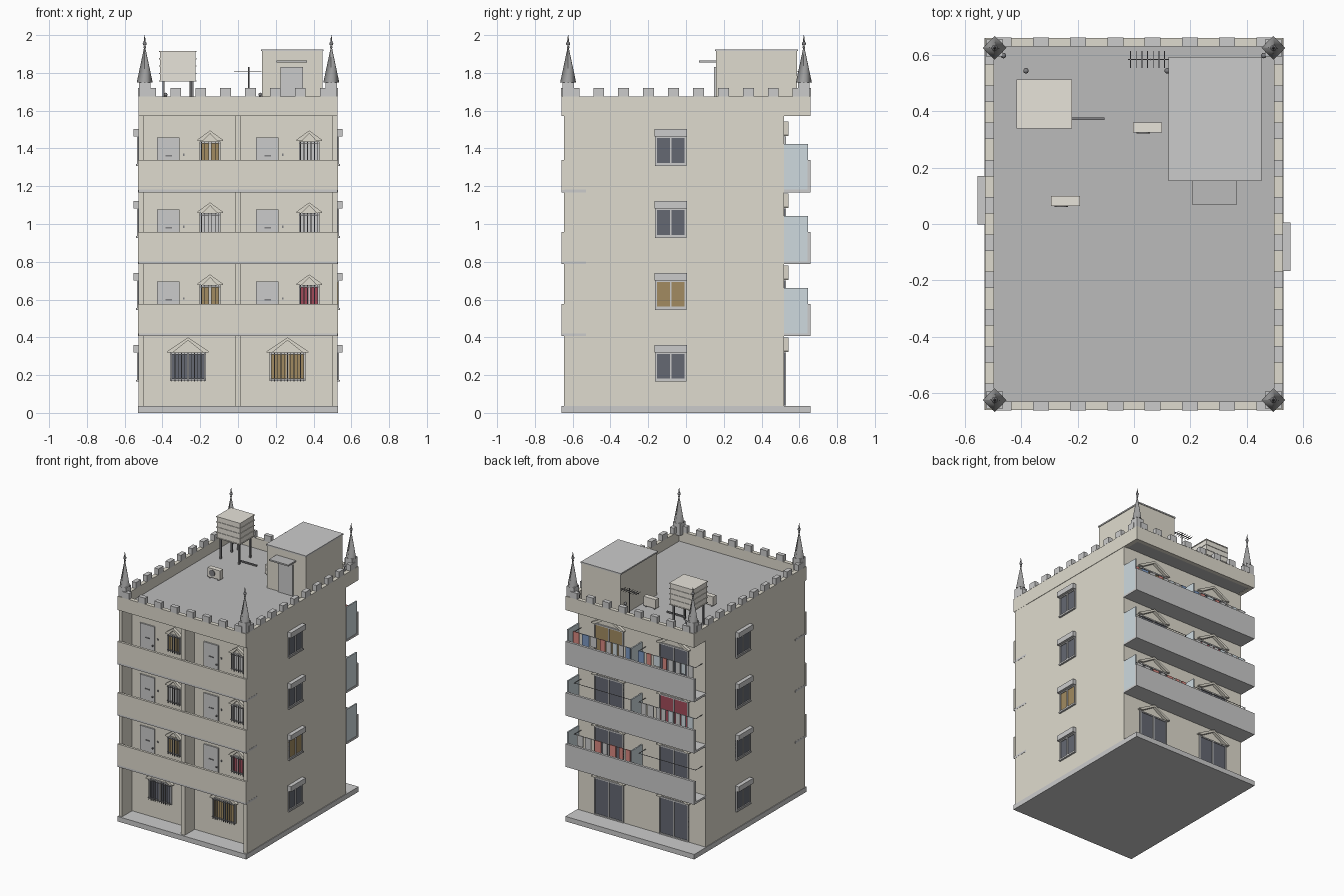
import bpy, bmesh, math, random
from mathutils import Matrix, Vector

if "Cube" in bpy.data.objects:
    bpy.data.objects.remove(bpy.data.objects["Cube"])

random.seed(4)
COL = dict(wall=(.74, .71, .62), concrete=(.6, .6, .6), deck=(.5, .5, .5), dark=(.13, .14, .17),
           brown=(.36, .26, .12), red=(.36, .07, .1), pale=(.75, .77, .78), glass=(.62, .7, .74),
           blue=(.2, .32, .55), metal=(.22, .22, .23), trim=(.68, .68, .68), cream=(.8, .77, .7),
           coral=(.7, .25, .22), spire=(.35, .35, .35))
parts = {}


def part(name, mat):
    return parts.setdefault((name, mat), bmesh.new())


def box(name, mat, x0, x1, y0, y1, z0, z1):
    size = Matrix.Diagonal((abs(x1 - x0), abs(y1 - y0), z1 - z0, 1))
    at = Matrix.Translation(((x0 + x1) / 2, (y0 + y1) / 2, (z0 + z1) / 2))
    bmesh.ops.create_cube(part(name, mat), size=1, matrix=at @ size)


def cone(name, mat, x, y, z0, z1, r0, r1, n=8, smooth=True):
    bm = part(name, mat)
    res = bmesh.ops.create_cone(bm, cap_ends=True, segments=n, radius1=r0, radius2=r1, depth=z1 - z0,
                                matrix=Matrix.Translation((x, y, (z0 + z1) / 2)))
    for f in {f for v in res['verts'] for f in v.link_faces}:
        f.smooth = smooth and abs(f.normal.z) < .9


def ball(name, mat, x, y, z, r):
    res = bmesh.ops.create_uvsphere(part(name, mat), u_segments=10, v_segments=6, radius=r,
                                    matrix=Matrix.Translation((x, y, z)))
    for f in {f for v in res['verts'] for f in v.link_faces}:
        f.smooth = True


# Wall-local coordinates: u runs along the wall, d points outward
def at(face, u, d):
    return {'front': (u, -.53 - d), 'back': (u, .52 + d), 'right': (.525 + d, u), 'left': (-.525 - d, u)}[face]


def wbox(name, mat, face, u0, u1, d0, d1, z0, z1):
    (xa, ya), (xb, yb) = at(face, u0, d0), at(face, u1, d1)
    box(name, mat, min(xa, xb), max(xa, xb), min(ya, yb), max(ya, yb), z0, z1)


def window(face, u, w, z0, z1, mat, bars=0, t=.009):
    a, b = u - w / 2, u + w / 2
    wbox('window_panes', mat, face, a, b, -.005, .004, z0, z1)
    for s, e in ((a, a + t), (b - t, b), (u - t / 2, u + t / 2)):
        wbox('window_frames', 'trim', face, s, e, 0, .01, z0, z1)
    for s in (z0, z1 - t):
        wbox('window_frames', 'trim', face, a, b, 0, .01, s, s + t)
    for i in range(bars):
        p = a + w * (i + .5) / bars
        wbox('window_bars', 'metal', face, p - .002, p + .002, .014, .018, z0 - .005, z1)
    if bars:
        for z in (z0 + .008, z1 - .012):
            wbox('window_bars', 'metal', face, a, b, .013, .017, z, z + .004)


def pediment(face, u, w, z0, z1, depth=.022, t=.016):
    bm = part('pediments', 'wall')
    h = w / 2
    prof = [(-h, z0), (-h + .03, z0), (0, z1 - t), (h - .03, z0), (h, z0), (h, z0 + .006), (0, z1), (-h, z0 + .006)]
    rings = [[bm.verts.new((*at(face, u + p, d), z)) for p, z in prof] for d in (0, depth)]
    bm.faces.new(rings[0])
    bm.faces.new(rings[1][::-1])
    for i in range(len(prof)):
        j = (i + 1) % len(prof)
        bm.faces.new((rings[0][i], rings[1][i], rings[1][j], rings[0][j]))
    bmesh.ops.recalc_face_normals(bm, faces=bm.faces)


# Base, main block and front fins
box('base_slab', 'concrete', -.53, .53, -.66, .66, 0, .037)
box('main_block', 'wall', -.525, .525, -.53, .52, .037, 1.6)
for a, b in ((-.527, -.5), (-.015, .015), (.5, .527)):
    box('front_fins', 'wall', a, b, -.647, -.53, .037, 1.58)

# Roof deck, parapet, battlements
box('roof_deck', 'deck', -.52, .52, -.65, .65, 1.575, 1.6)
for s in (-1, 1):
    box('roof_parapet', 'wall', s * .497, s * .528, -.66, .66, 1.572, 1.675)
    box('roof_parapet', 'wall', -.497, .497, s * .63, s * .66, 1.572, 1.675)
    for i in range(8):
        x = (i - 3.5) * .132
        box('battlements', 'concrete', x - .028, x + .028, s * .629, s * .661, 1.675, 1.72)
    for i in range(10):
        y = (i - 4.5) * .132
        box('battlements', 'concrete', s * .496, s * .529, y - .029, y + .029, 1.675, 1.72)

# Corner spires
for x in (-.494, .494):
    for y in (-.624, .624):
        box('spire_pedestals', 'concrete', x - .03, x + .03, y - .03, y + .03, 1.66, 1.75)
        cone('spires', 'spire', x, y, 1.75, 1.93, .042, .004, 4)
        ball('finials', 'metal', x, y, 1.955, .011)
        ball('finials', 'metal', x, y, 1.935, .007)
        cone('finials', 'metal', x, y, 1.96, 2.0, .006, .001)

# Front galleries and rear balconies
for k in (1, 2, 3):
    b = .381 * k
    box('gallery_slabs', 'concrete', -.528, .528, -.66, -.53, b + .025, b + .04)
    box('gallery_parapets', 'wall', -.53, .53, -.66, -.642, b + .038, b + .195)
    box('balcony_slabs', 'concrete', -.53, .53, .52, .655, b + .025, b + .04)
    box('balcony_parapets', 'concrete', -.53, .53, .642, .66, b + .025, b + .195)
    for x in (0, .522):
        box('balcony_dividers', 'glass', x - .005, x + .005, .52, .645, b + .04, b + .28)

# Ground floor front windows
for x, m in ((-.265, 'dark'), (.262, 'brown')):
    window('front', x, .19, .17, .32, m, bars=11)
    pediment('front', x, .22, .32, .4)

# Upper front doors and windows
for k, colours in ((1, ('brown', 'red')), (2, ('pale', 'pale')), (3, ('brown', 'pale'))):
    b = .381 * k
    for dx, m in ((0, colours[0]), (.525, colours[1])):
        wbox('doors', 'pale', 'front', -.43 + dx, -.31 + dx, 0, .01, b + .04, b + .315)
        wbox('door_fittings', 'metal', 'front', -.385 + dx, -.35 + dx, .01, .014, b + .215, b + .222)
        wbox('door_fittings', 'metal', 'front', -.325 + dx, -.316 + dx, .01, .022, b + .17, b + .178)
        wbox('doorbells', 'metal', 'front', -.292 + dx, -.284 + dx, 0, .006, b + .218, b + .23)
        window('front', -.148 + dx, .11, b + .17, b + .295, m, bars=6)
        pediment('front', -.148 + dx, .135, b + .297, b + .352)

# Rear balcony doors
for k in range(4):
    b = .381 * k
    for x in (-.267, .267):
        m = {(2, -1): 'red', (3, 1): 'brown'}.get((k, 1 if x > 0 else -1), 'dark')
        window('back', x, .24, b + .04, b + .32, m)
        pediment('back', x, .27, b + .322, b + .4)

# Side windows with shutter boxes
for k in range(4):
    b = .381 * k
    for face, u in (('right', -.081), ('left', .085)):
        window(face, u, .165, b + .172, b + .322, 'brown' if (face, k) == ('right', 1) else 'dark')
        wbox('shutter_boxes', 'trim', face, u - .086, u + .086, 0, .029, b + .32, b + .359)
        wbox('window_sills', 'trim', face, u - .084, u + .084, 0, .014, b + .165, b + .174)

# Washing lines and laundry
for k, sides in ((1, (1,)), (2, (-1,)), (3, (1, -1))):
    z = .381 * k + .25
    for x0 in (-.5, .03):
        box('washing_lines', 'metal', x0, x0 + .47, .598, .601, z, z + .003)
        for x in (x0, x0 + .467):
            box('washing_lines', 'metal', x, x + .003, .52, .601, z, z + .003)
    for s in sides:
        x = .04 if s > 0 else -.48
        while x < (.47 if s > 0 else -.07):
            w = random.uniform(.03, .055)
            m = random.choice(('coral', 'pale', 'pale', 'blue', 'glass'))
            box('laundry', m, x, x + w, .596, .603, z - random.uniform(.07, .13), z + .004)
            x += w + random.uniform(.01, .03)

# Stair house with canopy and door
box('stair_house', 'wall', .128, .447, .158, .588, 1.6, 1.915)
box('stair_house_roof', 'concrete', .122, .452, .153, .592, 1.915, 1.925)
box('stair_canopy', 'deck', .205, .365, .07, .16, 1.855, 1.866)
box('stair_door', 'pale', .225, .345, .148, .16, 1.6, 1.83)

# Water tank on legs
box('water_tank', 'cream', -.413, -.224, .342, .508, 1.755, 1.917)
for i in range(5):
    z = 1.755 + i * .039
    box('tank_bands', 'cream', -.417, -.22, .338, .512, z, z + .006)
for x in (-.395, -.242):
    for y in (.36, .49):
        box('tank_legs', 'metal', x - .006, x + .006, y - .006, y + .006, 1.6, 1.756)
box('tank_pipe', 'metal', -.25, -.105, .368, .378, 1.615, 1.625)
cone('tank_pipe', 'metal', -.25, .373, 1.6, 1.76, .006, .006)

# Air conditioners with fan discs
for x, y in ((.048, .342), (-.243, .082)):
    box('air_conditioners', 'cream', x - .051, x + .051, y - .018, y + .018, 1.608, 1.675)
    for s in (-.035, .035):
        box('ac_feet', 'metal', x + s - .005, x + s + .005, y - .016, y + .016, 1.6, 1.609)
    turn = Matrix.Translation((x - .015, y - .019, 1.642)) @ Matrix.Rotation(math.pi / 2, 4, 'X')
    bmesh.ops.create_cone(part('ac_fans', 'metal'), cap_ends=True, segments=16, radius1=.024, radius2=.024,
                          depth=.006, matrix=turn)

# Aerial and vent pipes
cone('aerial', 'metal', .057, .583, 1.6, 1.83, .003, .003)
box('aerial', 'metal', -.022, .125, .581, .585, 1.807, 1.811)
for i in range(7):
    x = -.012 + i * .02
    box('aerial', 'metal', x - .0015, x + .0015, .553, .613, 1.808, 1.811)
for x, y in ((-.383, .543), (.118, .543), (-.463, .597), (.46, .597)):
    cone('vent_pipes', 'metal', x, y, 1.6, 1.685, .006, .006)
    ball('vent_pipes', 'metal', x, y, 1.685, .01)

# Turn collected parts into objects
for (name, mat), bm in parts.items():
    full = name if sum(n == name for n, _ in parts) == 1 else name + '_' + mat
    me = bpy.data.meshes.new(full)
    bm.to_mesh(me)
    bm.free()
    m = bpy.data.materials.get(mat) or bpy.data.materials.new(mat)
    m.diffuse_color = (*COL[mat], 1)
    m.use_nodes = True
    m.node_tree.nodes["Principled BSDF"].inputs["Base Color"].default_value = m.diffuse_color
    me.materials.append(m)
    bpy.context.collection.objects.link(bpy.data.objects.new(full, me))
